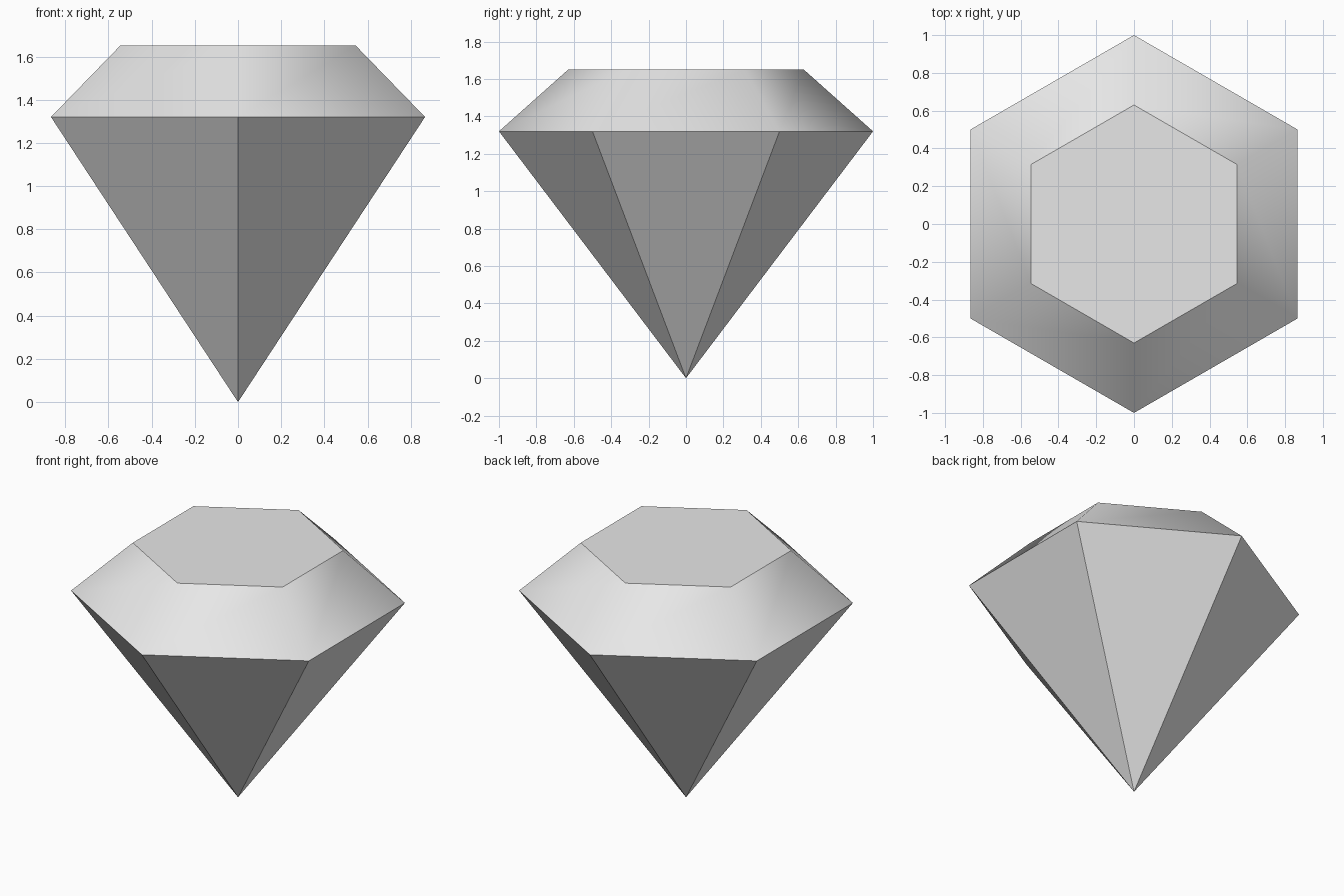
import bpy
import bmesh
from math import cos, sin, pi

SIDES = 6
GIRDLE_Z, TOP_Z = 1.32, 1.65
GIRDLE_R, TABLE_R = 1.0, 0.63

cube = bpy.data.objects.get("Cube")
if cube:
    bpy.data.objects.remove(cube, do_unlink=True)

# Single pale grey material
grey = (0.8, 0.8, 0.8, 1)
mat = bpy.data.materials.new("pale_grey")
mat.use_nodes = True
mat.diffuse_color = grey
for node in mat.node_tree.nodes:
    if node.type == "BSDF_PRINCIPLED":
        node.inputs["Base Color"].default_value = grey

bm = bmesh.new()


def ring(radius, z):
    """Hexagonal ring with corners at the front and back."""
    angles = [pi / 2 + 2 * pi * i / SIDES for i in range(SIDES)]
    return [bm.verts.new((radius * cos(a), radius * sin(a), z)) for a in angles]


tip = bm.verts.new((0, 0, 0))
girdle = ring(GIRDLE_R, GIRDLE_Z)
table = ring(TABLE_R, TOP_Z)

# Flat table on top
bm.faces.new(table)

for i in range(SIDES):
    j = (i + 1) % SIDES
    # Flat lower facet
    bm.faces.new((tip, girdle[j], girdle[i]))
    # Crown facet, shaded smoothly around the band
    crown = bm.faces.new((girdle[i], girdle[j], table[j], table[i]))
    crown.smooth = True

# Keep the table, girdle and lower edges crisp
for edge in bm.edges:
    edge.smooth = all(face.smooth for face in edge.link_faces)

bm.normal_update()
mesh = bpy.data.meshes.new("cut_gem")
bm.to_mesh(mesh)
bm.free()
mesh.materials.append(mat)
gem = bpy.data.objects.new("cut_gem", mesh)
bpy.context.collection.objects.link(gem)
